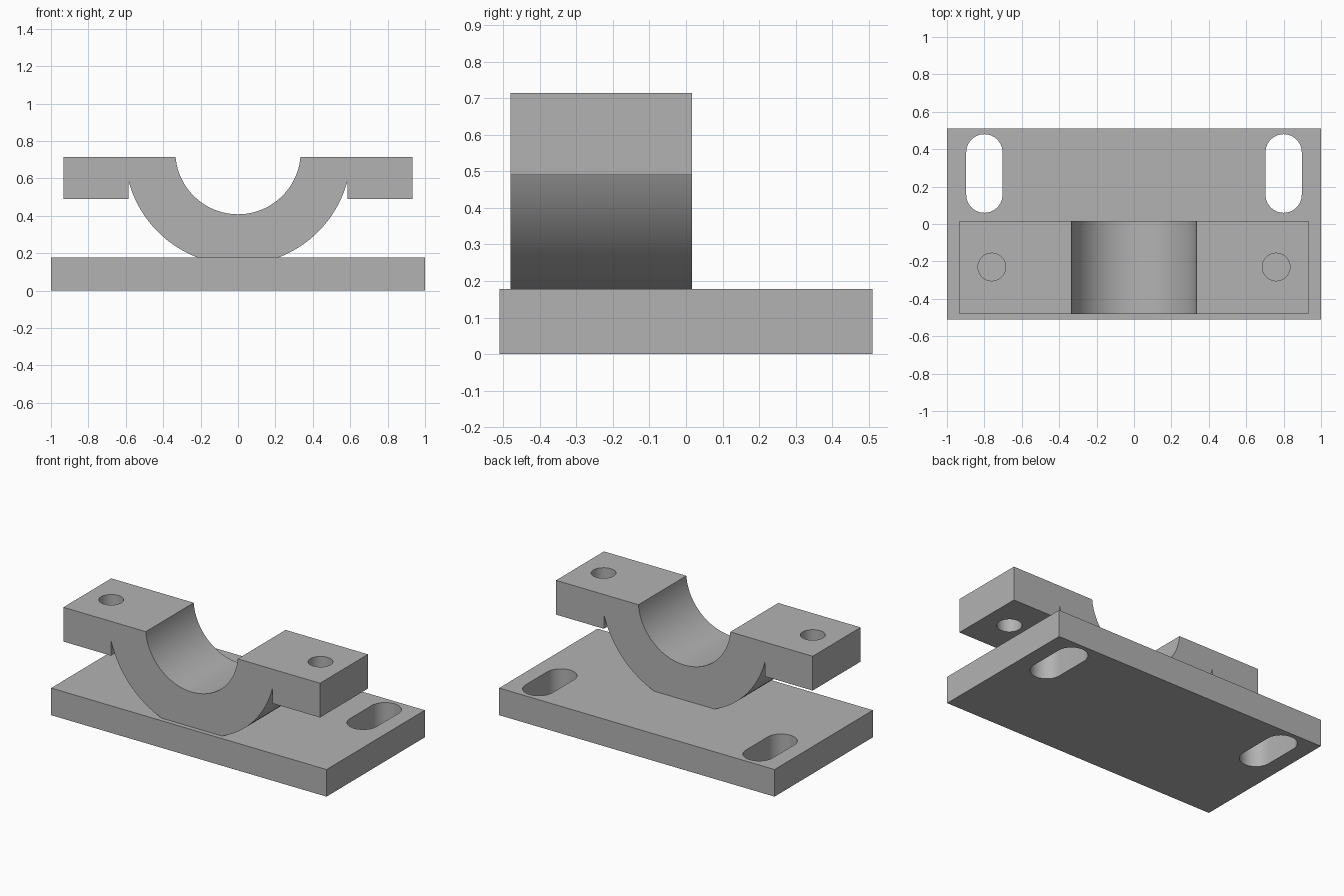
import bpy
import bmesh
from math import asin, cos, sin, pi
from mathutils import Matrix, Vector

if "Cube" in bpy.data.objects:
    bpy.data.objects.remove(bpy.data.objects["Cube"])

GREY = (0.45, 0.45, 0.45, 1)
metal = bpy.data.materials.new("plain grey metal")
metal.use_nodes = True
metal.diffuse_color = GREY
metal.node_tree.nodes["Principled BSDF"].inputs["Base Color"].default_value = GREY

PLATE_TOP = 0.178
SADDLE_TOP, EAR_BOTTOM = 0.715, 0.49
SADDLE_FRONT, SADDLE_BACK = -0.48, 0.017
BORE_Z, BORE_R, OUTER_R = 0.743, 0.335, 0.606
EAR_IN, EAR_OUT = 0.585, 0.932


def arc(cx, cy, r, start, end, steps):
    return [(cx + r * cos(start + (end - start) * i / steps),
             cy + r * sin(start + (end - start) * i / steps)) for i in range(steps + 1)]


def prism(name, outline, low, high, upright=False):
    """Extrude an outline along z, or along y when it is an upright x-z profile."""
    bm = bmesh.new()
    face = bm.faces.new([bm.verts.new((a, b, low)) for a, b in outline])
    top = bmesh.ops.extrude_face_region(bm, geom=[face])["geom"]
    bmesh.ops.translate(bm, vec=Vector((0, 0, high - low)),
                        verts=[g for g in top if isinstance(g, bmesh.types.BMVert)])
    if upright:
        swap = Matrix(((1, 0, 0, 0), (0, 0, 1, 0), (0, 1, 0, 0), (0, 0, 0, 1)))
        bmesh.ops.transform(bm, matrix=swap, verts=bm.verts)
    bmesh.ops.recalc_face_normals(bm, faces=bm.faces)
    mesh = bpy.data.meshes.new(name)
    bm.to_mesh(mesh)
    bm.free()
    mesh.materials.append(metal)
    obj = bpy.data.objects.new(name, mesh)
    bpy.context.collection.objects.link(obj)
    return obj


def select(obj):
    bpy.ops.object.select_all(action="DESELECT")
    obj.select_set(True)
    bpy.context.view_layer.objects.active = obj


def cut(obj, outline):
    """Drill a vertical opening through a part."""
    cutter = prism("cutter", outline, -0.5, 1.5)
    cutter.hide_render = True
    mod = obj.modifiers.new("opening", "BOOLEAN")
    mod.operation = "DIFFERENCE"
    mod.solver = "EXACT"
    mod.object = cutter
    select(obj)
    bpy.ops.object.modifier_apply(modifier=mod.name)
    bpy.data.objects.remove(cutter)


# Base plate with two slots near the back
plate = prism("base_plate", [(-1, -0.51), (1, -0.51), (1, 0.51), (-1, 0.51)], 0, PLATE_TOP)
for side in (-1, 1):
    cut(plate, arc(side * 0.8, 0.383, 0.097, 0, pi, 24)
        + arc(side * 0.8, 0.157, 0.097, pi, 2 * pi, 24))

# Half-round bearing saddle with an ear on each side
bore_a = -asin((BORE_Z - SADDLE_TOP) / BORE_R)
foot_a = -asin((BORE_Z - PLATE_TOP) / OUTER_R)
ear_a = -pi / 2 + asin(EAR_IN / OUTER_R)
left_side = arc(0, BORE_Z, OUTER_R, foot_a, ear_a, 24)
left_side += [(EAR_IN, EAR_BOTTOM), (EAR_OUT, EAR_BOTTOM), (EAR_OUT, SADDLE_TOP)]
right_side = [(-x, z) for x, z in reversed(left_side)]
bore = arc(0, BORE_Z, BORE_R, bore_a, -pi - bore_a, 48)
saddle = prism("bearing_saddle", left_side + bore + right_side,
               SADDLE_FRONT, SADDLE_BACK, upright=True)

# Bolt holes through the ears
for side in (-1, 1):
    cut(saddle, arc(side * 0.76, -0.23, 0.074, 0, 2 * pi, 40)[:-1])

for part in (plate, saddle):
    select(part)
    bpy.ops.object.shade_smooth_by_angle(angle=pi / 6)
